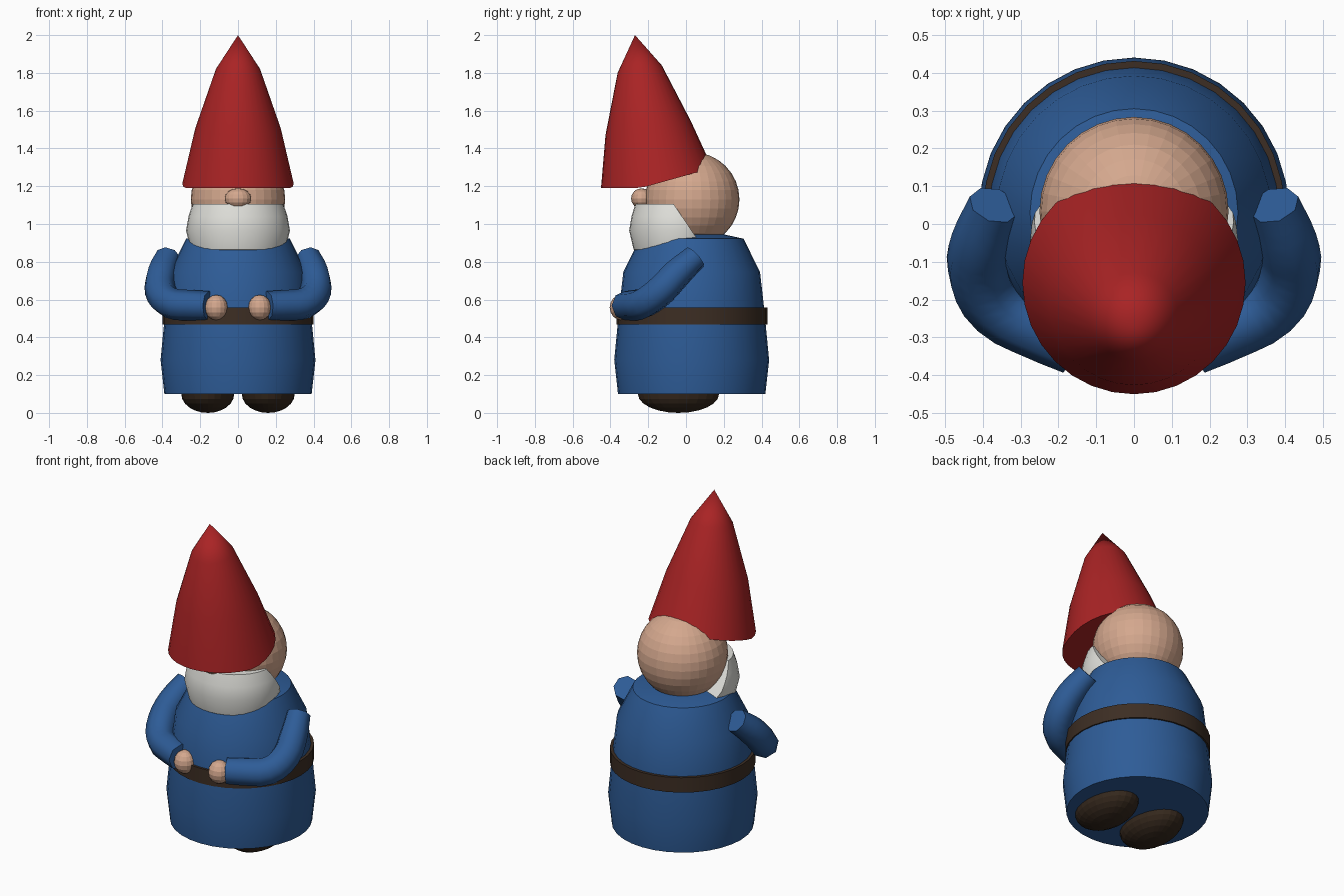
import bpy, bmesh, math
from mathutils import Vector

cube = bpy.data.objects.get("Cube")
if cube:
    bpy.data.objects.remove(cube, do_unlink=True)


def material(name, rgb):
    m = bpy.data.materials.new(name)
    m.use_nodes = True
    m.diffuse_color = (*rgb, 1)
    bsdf = m.node_tree.nodes["Principled BSDF"]
    bsdf.inputs["Base Color"].default_value = (*rgb, 1)
    bsdf.inputs["Roughness"].default_value = 0.8
    return m


RED = material("red felt", (0.40, 0.017, 0.018))
BLUE = material("blue cloth", (0.027, 0.107, 0.31))
SKIN = material("skin", (0.66, 0.39, 0.27))
WHITE = material("white hair", (0.74, 0.74, 0.70))
BELT = material("belt brown", (0.046, 0.027, 0.017))
SHOE = material("shoe brown", (0.036, 0.021, 0.012))


def select_only(obj):
    bpy.ops.object.select_all(action='DESELECT')
    obj.select_set(True)
    bpy.context.view_layer.objects.active = obj


def smooth(obj, degrees=40):
    select_only(obj)
    bpy.ops.object.shade_smooth_by_angle(angle=math.radians(degrees))


def to_object(bm, name, mat):
    bmesh.ops.recalc_face_normals(bm, faces=bm.faces)
    mesh = bpy.data.meshes.new(name)
    bm.to_mesh(mesh)
    bm.free()
    mesh.materials.append(mat)
    obj = bpy.data.objects.new(name, mesh)
    bpy.context.collection.objects.link(obj)
    return obj


def loft(rings, tip=None, sides=32):
    """Stack rings of (centre y, z, radius, slope along y); close both ends."""
    bm = bmesh.new()
    loops = []
    for cy, z, r, slope in rings:
        loop = []
        for i in range(sides):
            a = math.tau * i / sides
            dy = r * math.sin(a)
            loop.append(bm.verts.new((r * math.cos(a), cy + dy, z + slope * dy)))
        loops.append(loop)
    for low, high in zip(loops, loops[1:]):
        for i in range(sides):
            j = (i + 1) % sides
            bm.faces.new((low[i], low[j], high[j], high[i]))
    bm.faces.new(loops[0][::-1])
    if tip:
        top = bm.verts.new(tip)
        for i in range(sides):
            bm.faces.new((loops[-1][i], loops[-1][(i + 1) % sides], top))
    else:
        bm.faces.new(loops[-1])
    return bm


def ball(name, centre, radii, mat, segments, rings):
    bm = bmesh.new()
    bmesh.ops.create_uvsphere(bm, u_segments=segments, v_segments=rings, radius=1)
    bmesh.ops.scale(bm, vec=radii, verts=bm.verts)
    bmesh.ops.translate(bm, vec=centre, verts=bm.verts)
    return to_object(bm, name, mat)


# Coat and belt
coat_profile = [(0.10, 0.39), (0.28, 0.41), (0.56, 0.383), (0.745, 0.362),
                (0.922, 0.275), (0.945, 0.17)]
smooth(to_object(loft([(0.03, z, r, 0) for z, r in coat_profile]), "coat", BLUE))
smooth(to_object(loft([(0.032, z, 0.399, 0) for z in (0.468, 0.558)]), "belt", BELT))

# Head and nose
ball("head", (0, 0.033, 1.13), (0.25, 0.25, 0.25), SKIN, 32, 16)
ball("nose", (0, -0.235, 1.135), (0.07, 0.056, 0.054), SKIN, 16, 8)

# Beard: rounded bib, sliced off behind the cheeks
beard_profile = [(0.843, 0.215), (0.865, 0.25), (0.965, 0.275), (1.04, 0.262), (1.107, 0.24)]
bm = loft([(0, z, r, 0) for z, r in beard_profile])
bmesh.ops.scale(bm, vec=(1, 0.93, 1), verts=bm.verts)
bmesh.ops.translate(bm, vec=(0, -0.045, 0), verts=bm.verts)
cut = bmesh.ops.bisect_plane(bm, geom=bm.verts[:] + bm.edges[:] + bm.faces[:],
                             plane_co=(0, -0.065, 1.105),
                             plane_no=Vector((0, 0.155, 0.105)).normalized(),
                             clear_outer=True)
bmesh.ops.holes_fill(bm, edges=[e for e in bm.edges if e.is_boundary])
smooth(to_object(bm, "beard", WHITE))

# Hat: tilted cone whose brim lies level in front and rises behind
bm = loft([(-0.155, 1.19, 0.295, 0), (-0.20, 1.508, 0.226, 0.16),
           (-0.245, 1.82, 0.117, 0.17)], tip=(0, -0.27, 2.0))
for v in bm.verts:
    if v.co.z < 1.25:
        v.co.z += 0.28 * max(0, v.co.y + 0.24)
smooth(to_object(bm, "hat", RED), 50)

# Arms, hands and shoes on both sides
arm_path = [(0.37, 0.05, 0.825, 0.068), (0.405, -0.05, 0.735, 0.08),
            (0.412, -0.13, 0.65, 0.083), (0.36, -0.22, 0.583, 0.083),
            (0.25, -0.28, 0.57, 0.081), (0.155, -0.322, 0.567, 0.078)]
for side, label in ((1, "left"), (-1, "right")):
    curve = bpy.data.curves.new(label + "_arm", 'CURVE')
    curve.dimensions = '3D'
    curve.bevel_depth = 1
    curve.bevel_resolution = 2
    curve.resolution_u = 3
    curve.use_fill_caps = True
    spline = curve.splines.new('BEZIER')
    spline.bezier_points.add(len(arm_path) - 1)
    for p, (x, y, z, r) in zip(spline.bezier_points, arm_path):
        p.co = (side * x, y, z)
        p.radius = r
        p.handle_left_type = p.handle_right_type = 'AUTO'
    arm = bpy.data.objects.new(label + "_arm", curve)
    bpy.context.collection.objects.link(arm)
    curve.materials.append(BLUE)
    select_only(arm)
    bpy.ops.object.convert(target='MESH')
    smooth(bpy.context.object, 50)

    ball(label + "_hand", (side * 0.115, -0.342, 0.558), (0.061, 0.062, 0.067), SKIN, 16, 8)
    ball(label + "_shoe", (side * 0.16, -0.04, 0.10), (0.14, 0.215, 0.10), SHOE, 24, 12)
